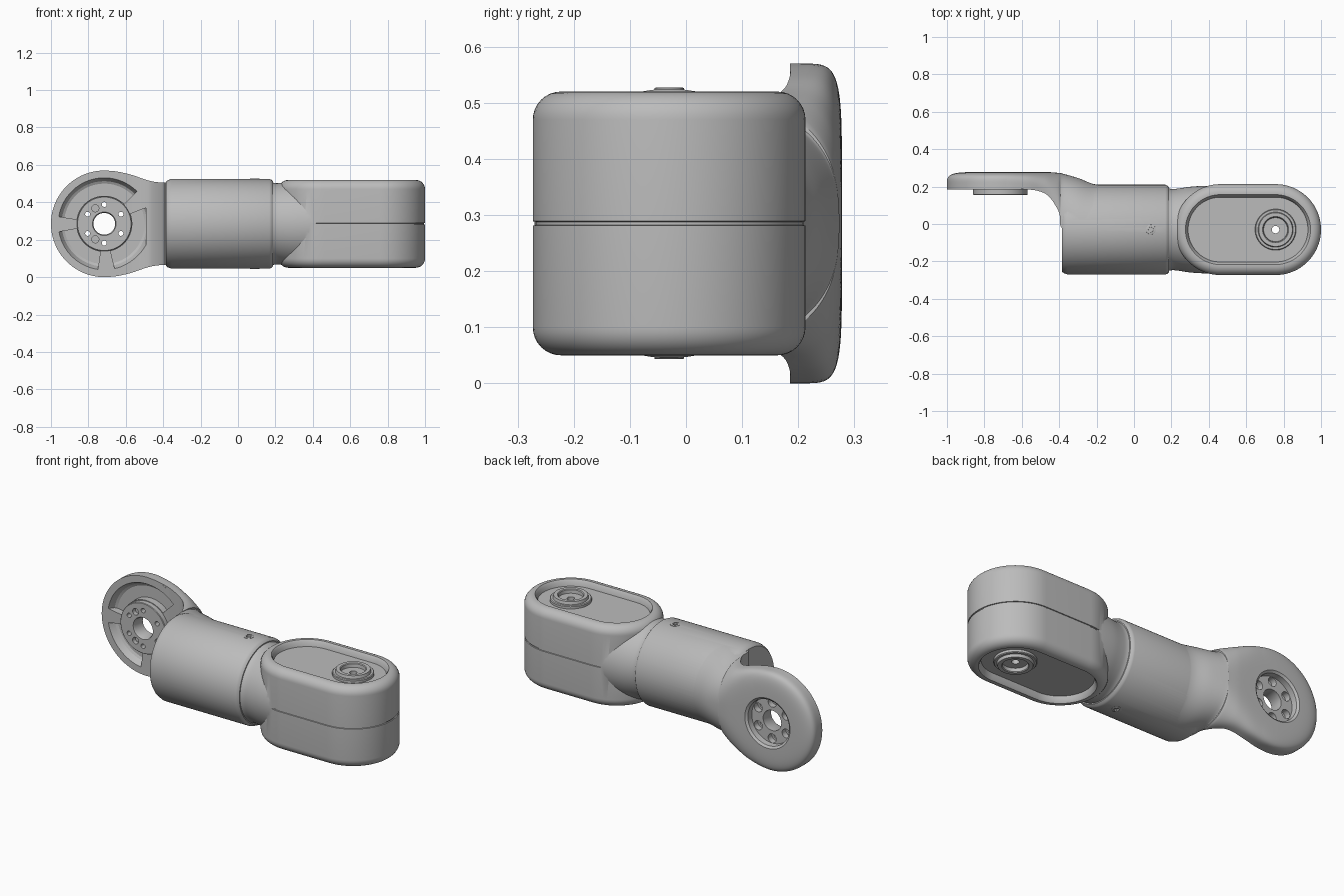
import bpy, bmesh
from math import sin, cos, pi, radians

cube = bpy.data.objects.get("Cube")
if cube:
    bpy.data.objects.remove(cube)

grey = bpy.data.materials.new("satin_grey")
grey.use_nodes = True
grey.diffuse_color = (0.5, 0.5, 0.5, 1)
grey.node_tree.nodes["Principled BSDF"].inputs["Base Color"].default_value = (0.5, 0.5, 0.5, 1)

MID_Z, MID_Y = 0.285, -0.03      # centre line of the tube and housing
EYE_X, EYE_R = -0.715, 0.285     # centre and radius of the flange
BOSS_X, HALF_W = 0.757, 0.243    # rounded end of the housing
FRONT, BACK = 0.185, 0.278       # faces of the flange


def loft(name, rings):
    """Bridge equal-length rings and cap both ends."""
    bm = bmesh.new()
    loops = [[bm.verts.new(p) for p in ring] for ring in rings]
    count = len(loops[0])
    for a, b in zip(loops, loops[1:]):
        for i in range(count):
            j = (i + 1) % count
            bm.faces.new((a[i], a[j], b[j], b[i]))
    bm.faces.new(loops[0])
    bm.faces.new(loops[-1])
    bmesh.ops.recalc_face_normals(bm, faces=bm.faces)
    mesh = bpy.data.meshes.new(name)
    bm.to_mesh(mesh)
    bm.free()
    mesh.materials.append(grey)
    obj = bpy.data.objects.new(name, mesh)
    bpy.context.scene.collection.objects.link(obj)
    return obj


def lathe(name, axis, centre, profile, sides=64):
    """Revolve (position, radius) pairs around a line along x, y or z."""
    rings = []
    for pos, r in profile:
        ring = []
        for i in range(sides):
            p = [centre[0] + r * cos(2 * pi * i / sides), centre[1] + r * sin(2 * pi * i / sides)]
            p.insert("xyz".index(axis), pos)
            ring.append(p)
        rings.append(ring)
    return loft(name, rings)


def combine(target, others, operation):
    """Apply a boolean with each helper, then discard the helpers."""
    for other in others:
        other.hide_render = True
        mod = target.modifiers.new("bool", 'BOOLEAN')
        mod.operation, mod.solver, mod.object = operation, 'EXACT', other
        bpy.context.view_layer.update()
        graph = bpy.context.evaluated_depsgraph_get()
        mesh = bpy.data.meshes.new_from_object(target.evaluated_get(graph))
        target.modifiers.clear()
        target.data = mesh
        bpy.data.objects.remove(other)


def spline(keys, steps):
    """Catmull-Rom interpolation of tuples."""
    out = []
    for k in range(len(keys) - 1):
        quad = (keys[max(k - 1, 0)], keys[k], keys[k + 1], keys[min(k + 2, len(keys) - 1)])
        for s in range(steps):
            t = s / steps
            out.append([0.5 * (2 * b + (c - a) * t + (2 * a - 5 * b + 4 * c - d) * t * t
                               + (3 * b - a - 3 * c + d) * t ** 3) for a, b, c, d in zip(*quad)])
    return out + [list(keys[-1])]


def rounded(t, n):
    """Superellipse point: depth and height fractions."""
    return max(cos(t), 0) ** (2 / n), abs(sin(t)) ** (2 / n) * (1 if t > 0 else -1)


# Tube with chamfered ends
tube = lathe("tube", "x", (MID_Y, MID_Z), [
    (-0.385, 0.225), (-0.375, 0.233), (-0.355, 0.24), (0.168, 0.24),
    (0.178, 0.236), (0.188, 0.226), (0.188, 0.2)], 96)

# Arm: D-shaped sections flowing from the tube to the flange
# x, front y, back y, half height, squareness
stations = [
    (-0.15, -0.03, 0.205, 0.235, 2), (-0.22, -0.03, 0.215, 0.238, 2),
    (-0.3, -0.03, 0.246, 0.237, 2.1), (-0.387, -0.02, 0.271, 0.221, 2.5),
    (-0.4, 0.06, 0.273, 0.22, 2.6), (-0.45, 0.142, 0.277, 0.225, 3),
    (-0.5, 0.173, BACK, 0.238, 3.6), (-0.57, FRONT, BACK, 0.262, 4.6),
    (-0.65, FRONT, BACK, 0.28, 5.5), (EYE_X, FRONT, BACK, EYE_R, 6)]
sections = []
for x, front, back, half, n in spline(stations, 5):
    ring = []
    for i in range(57):
        d, h = rounded(-pi / 2 + pi * i / 56, n)
        ring.append((x, front + (back - front) * d, MID_Z + half * h))
    sections.append(ring)
arm = loft("arm", sections)

# Flange disc with a rolled back edge, and its raised hub
profile = []
for i in range(29):
    d, h = rounded(radians(90 - 3 * i), 6)
    profile.append((FRONT + (BACK - FRONT) * d, EYE_R * h))
eye = (EYE_X, MID_Z)
flange = lathe("flange", "y", eye, profile, 112)
hub = lathe("hub", "y", eye, [(0.155, 0.143), (0.158, 0.146), (0.21, 0.146)])
combine(tube, [arm, flange, hub], 'UNION')

# Back bore, centre hole and bolt holes
cutters = [
    lathe("bore", "y", eye, [(0.3, 0.152), (0.28, 0.147), (0.268, 0.132), (0.235, 0.13)]),
    lathe("centre_hole", "y", eye, [(0.1, 0.064), (0.155, 0.063), (0.165, 0.058), (0.3, 0.058)])]
for k in range(6):
    a = radians(30 + 60 * k)
    spot = (EYE_X + 0.103 * cos(a), MID_Z + 0.103 * sin(a))
    cutters.append(lathe("bolt_hole", "y", spot, [
        (0.1, 0.013), (0.2, 0.013), (0.2, 0.026), (0.3, 0.026)], 24))
for side in (-1, 1):
    spot = (EYE_X - 0.048, MID_Z + side * 0.083)
    cutters.append(lathe("dowel_hole", "y", spot, [(0.1, 0.019), (0.18, 0.019)], 24))

# Three sloped pockets between the flange spokes
for start, end in ((45, 171), (-77, 21), (-170, -98)):
    rings = []
    for i in range(25):
        a = radians(start + (end - start) * i / 24)
        rings.append([(EYE_X + r * cos(a), y, MID_Z + r * sin(a)) for r, y in (
            (0.15, 0.17), (0.25, 0.17), (0.246, FRONT), (0.228, 0.218), (0.215, 0.225), (0.15, 0.225))])
    cutters.append(loft("pocket", rings))

# Screw holes above and below the tube
for side in (-1, 1):
    cutters.append(lathe("screw_hole", "z", (0.09, MID_Y), [
        (MID_Z + side * 0.2, 0.012), (MID_Z + side * 0.3, 0.012)], 24))
combine(tube, cutters, 'DIFFERENCE')
tube.name = "tube_and_flange"


def stadium(z, radius):
    """Outline of the housing at a height."""
    ring = []
    for x, start in ((BOSS_X, -90), (0.462, 90)):
        for i in range(41):
            a = radians(start + 4.5 * i)
            ring.append((x + radius * cos(a), MID_Y + radius * sin(a), z))
    return ring


# Housing: rounded top and bottom edges, fine seam at mid height
edge = 0.05
half_layers = [(0.003, HALF_W - 0.005), (0.004, HALF_W)]
for i in range(9):
    a = radians(11.25 * i)
    half_layers.append((0.235 - edge + edge * sin(a), HALF_W - edge + edge * cos(a)))
layers = [(-z, r) for z, r in reversed(half_layers)] + half_layers
housing = loft("housing", [stadium(MID_Z + z, r) for z, r in layers])

# Waisted neck joining the housing to the tube
neck = lathe("neck", "x", (MID_Y, MID_Z), spline([
    (0.18, 0.222), (0.205, 0.217), (0.24, 0.22), (0.3, 0.229), (0.38, 0.234), (0.45, 0.233)], 4), 96)
combine(housing, [neck], 'UNION')

# Recesses and the axle hole
cutters = [lathe("axle_hole", "z", (BOSS_X, MID_Y), [(-0.1, 0.02), (0.7, 0.02)], 32)]
for side in (-1, 1):
    cutters.append(loft("recess", [stadium(MID_Z + side * z, r) for z, r in (
        (0.26, 0.19), (0.235, 0.187), (0.225, 0.179), (0.2, 0.173))]))
combine(housing, cutters, 'DIFFERENCE')

# Cupped bosses in the recesses, and small screw collars
parts = [tube, housing]
for side, label in ((1, "top"), (-1, "bottom")):
    boss = lathe(label + "_boss", "z", (BOSS_X, MID_Y), [(MID_Z + side * z, r) for z, r in (
        (0.19, 0.11), (0.213, 0.11), (0.217, 0.106), (0.217, 0.094), (0.233, 0.09),
        (0.233, 0.07), (0.229, 0.066), (0.21, 0.064), (0.21, 0.03))])
    hole = lathe("boss_hole", "z", (BOSS_X, MID_Y), [(-0.1, 0.02), (0.7, 0.02)], 32)
    combine(boss, [hole], 'DIFFERENCE')
    collar = lathe(label + "_screw_collar", "z", (0.09, MID_Y), [(MID_Z + side * z, r) for z, r in (
        (0.23, 0.027), (0.241, 0.026), (0.242, 0.024), (0.242, 0.014), (0.232, 0.012))], 32)
    parts += [boss, collar]

# Smooth shading that keeps crisp edges
bpy.ops.object.select_all(action='DESELECT')
for part in parts:
    part.select_set(True)
bpy.context.view_layer.objects.active = tube
bpy.ops.object.shade_smooth_by_angle(angle=radians(28))
